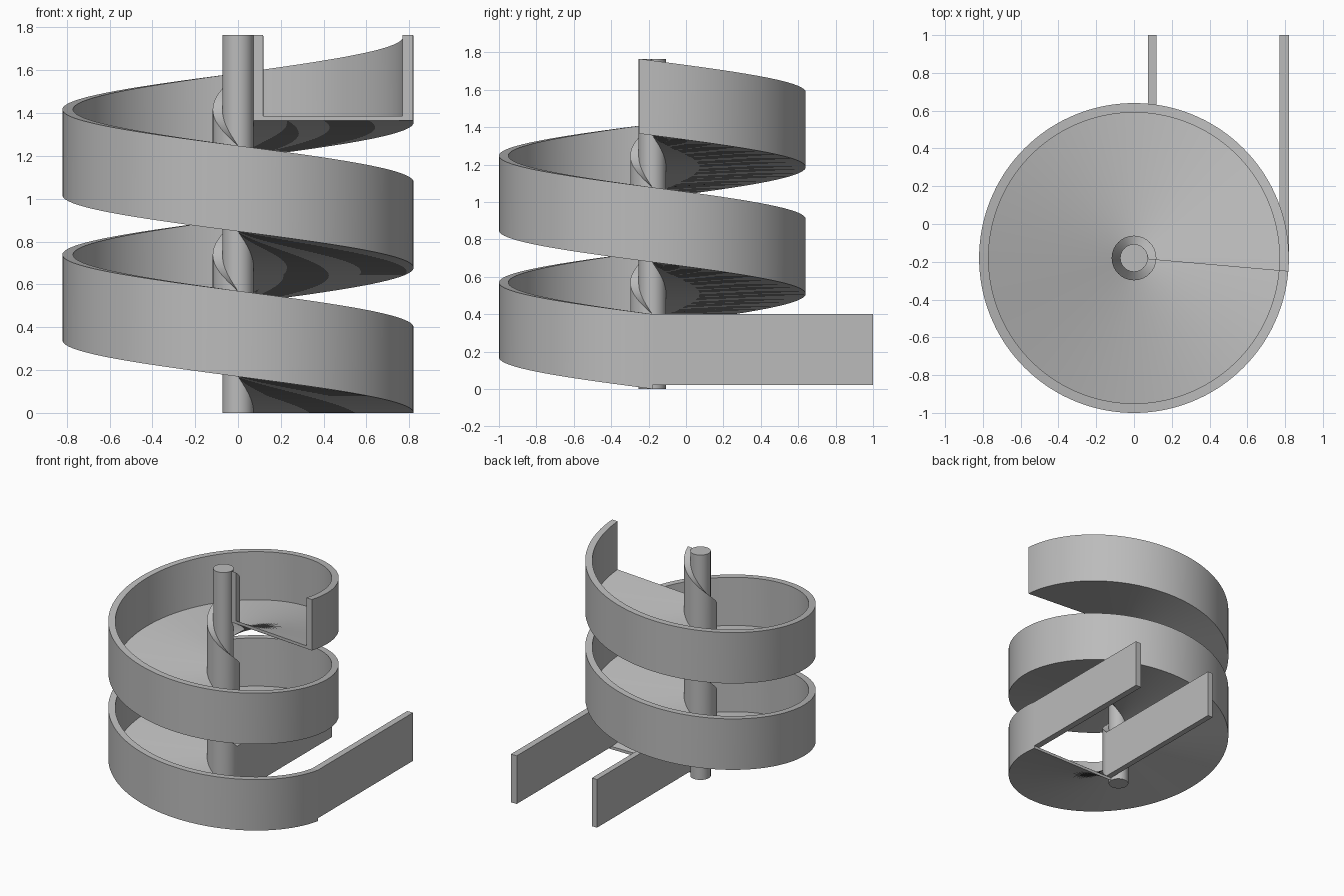
import bpy, bmesh, math

if "Cube" in bpy.data.objects:
    bpy.data.objects.remove(bpy.data.objects["Cube"], do_unlink=True)

AXIS_Y = -0.18        # spiral axis, behind which the exit rails run
POLE_R = 0.073
CURB_R = 0.118
WALL_IN, WALL_OUT = 0.77, 0.82
FLOOR, HEIGHT = 0.022, 0.40
PITCH = 0.678
SWEEP = math.radians(725)
STEPS = 290

grey = bpy.data.materials.new("plain grey")
grey.use_nodes = True
colour = (0.50, 0.50, 0.50, 1)
grey.diffuse_color = colour
grey.node_tree.nodes["Principled BSDF"].inputs["Base Color"].default_value = colour


def finish(name, bm):
    bmesh.ops.recalc_face_normals(bm, faces=bm.faces)
    mesh = bpy.data.meshes.new(name)
    bm.to_mesh(mesh)
    bm.free()
    mesh.materials.append(grey)
    obj = bpy.data.objects.new(name, mesh)
    bpy.context.collection.objects.link(obj)
    bpy.ops.object.select_all(action="DESELECT")
    obj.select_set(True)
    bpy.context.view_layer.objects.active = obj
    bpy.ops.object.shade_smooth_by_angle(angle=math.radians(30))
    return obj


def box(name, x0, x1, y0, y1, z0, z1):
    bm = bmesh.new()
    bmesh.ops.create_cube(bm, size=1)
    for v in bm.verts:
        v.co = ((x0 + x1) / 2 + v.co.x * (x1 - x0),
                (y0 + y1) / 2 + v.co.y * (y1 - y0),
                (z0 + z1) / 2 + v.co.z * (z1 - z0))
    return finish(name, bm)


# Spiral chute: U-shaped section swept clockwise up around the axis
section = [(POLE_R - 0.005, 0), (WALL_OUT, 0), (WALL_OUT, HEIGHT), (WALL_IN, HEIGHT),
           (WALL_IN, FLOOR), (CURB_R, FLOOR), (CURB_R, HEIGHT), (POLE_R - 0.005, HEIGHT)]
bm = bmesh.new()
rings = []
for i in range(STEPS + 1):
    a = SWEEP * i / STEPS
    rise = PITCH * a / math.tau
    rings.append([bm.verts.new((r * math.cos(a), AXIS_Y - r * math.sin(a), z + rise))
                  for r, z in section])
n = len(section)
for low, high in zip(rings, rings[1:]):
    for k in range(n):
        m = (k + 1) % n
        bm.faces.new((low[k], low[m], high[m], high[k]))
bm.faces.new(rings[0])
bm.faces.new(rings[-1])
finish("spiral_chute", bm)

# Central pole, flush with the top of the chute
top = HEIGHT + PITCH * SWEEP / math.tau
bm = bmesh.new()
bmesh.ops.create_cone(bm, cap_ends=True, segments=64, radius1=POLE_R, radius2=POLE_R, depth=top)
bmesh.ops.translate(bm, verts=bm.verts, vec=(0, AXIS_Y, top / 2))
finish("central_pole", bm)

# Straight exit rails running tangentially to the back
for name, x0, x1 in (("inner_exit_rail", POLE_R, CURB_R), ("outer_exit_rail", WALL_IN, WALL_OUT)):
    box(name, x0, x1, AXIS_Y, 1, FLOOR, HEIGHT)
